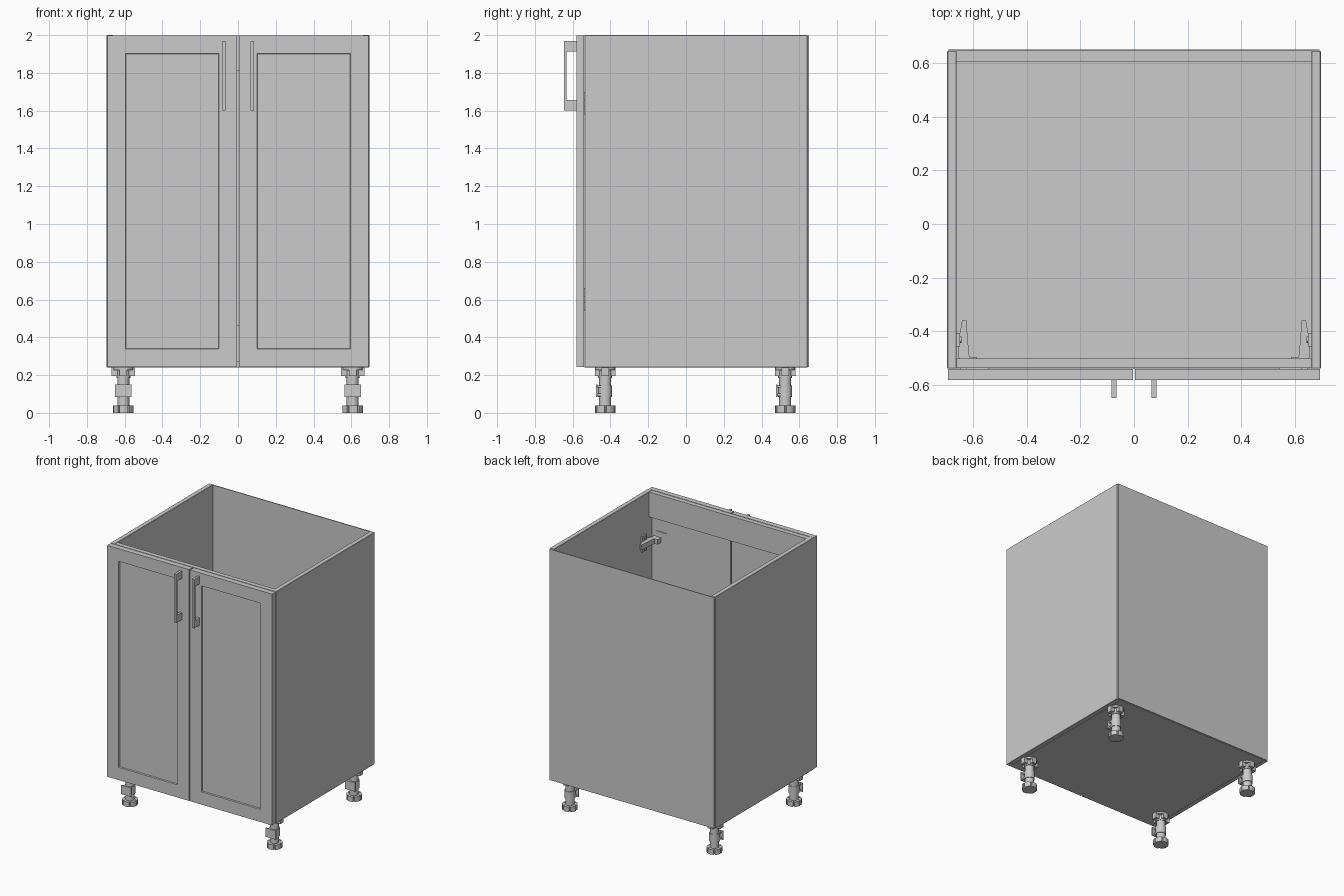
import bpy, bmesh
from math import cos, sin, pi
from mathutils import Matrix

if "Cube" in bpy.data.objects:
    bpy.data.objects.remove(bpy.data.objects["Cube"])


def finish(bm, name):
    bmesh.ops.recalc_face_normals(bm, faces=bm.faces)
    me = bpy.data.meshes.new(name)
    bm.to_mesh(me)
    bm.free()
    ob = bpy.data.objects.new(name, me)
    bpy.context.collection.objects.link(ob)
    return ob


def add_box(bm, x0, x1, y0, y1, z0, z1):
    m = Matrix.Translation(((x0 + x1) / 2, (y0 + y1) / 2, (z0 + z1) / 2))
    m = m @ Matrix.Diagonal((abs(x1 - x0), abs(y1 - y0), abs(z1 - z0), 1))
    bmesh.ops.create_cube(bm, size=1, matrix=m)


def box(name, *dims, bevel=0.0):
    bm = bmesh.new()
    add_box(bm, *dims)
    ob = finish(bm, name)
    if bevel:
        mod = ob.modifiers.new("edge", 'BEVEL')
        mod.width, mod.segments = bevel, 1
    return ob


def add_prism(bm, pts, z0, z1):
    lo = [bm.verts.new((x, y, z0)) for x, y in pts]
    hi = [bm.verts.new((x, y, z1)) for x, y in pts]
    n = len(pts)
    bm.faces.new(lo)
    bm.faces.new(hi)
    for i in range(n):
        bm.faces.new((lo[i], lo[(i + 1) % n], hi[(i + 1) % n], hi[i]))


def circle(x, y, r, n=24):
    return [(x + r * cos(2 * pi * i / n), y + r * sin(2 * pi * i / n)) for i in range(n)]


def gear(x, y, r, r_in, lobes):
    # grip outline: wide lobes with narrow notches
    pts = []
    for i in range(lobes):
        for f, rad in ((0.0, r_in), (0.1, r_in), (0.14, r), (0.4, r), (0.7, r), (0.96, r)):
            a = 2 * pi * (i + f) / lobes
            pts.append((x + rad * cos(a), y + rad * sin(a)))
    return pts


# carcass panels
for s, side in ((-1, "left"), (1, "right")):
    a, b = sorted((s * 0.695, s * 0.66))
    box(side + "_side_panel", a, b, -0.538, 0.643, 0.24, 2.0, bevel=0.002)
box("bottom_panel", -0.66, 0.66, -0.538, 0.643, 0.24, 0.275)
box("back_panel", -0.69, 0.69, 0.643, 0.65, 0.244, 1.997)
box("front_top_rail", -0.66, 0.66, -0.535, -0.50, 1.81, 1.998)
box("back_lower_rail", -0.66, 0.66, 0.605, 0.643, 0.275, 0.463)

# doors with a shallow sunken field
for s, side in ((-1, "left"), (1, "right")):
    bm = bmesh.new()
    a, b = sorted((s * 0.692, s * 0.004))
    add_box(bm, a, b, -0.58, -0.54, 0.242, 1.998)
    bm.normal_update()
    front = min(bm.faces, key=lambda f: f.calc_center_median().y)
    bmesh.ops.inset_region(bm, faces=[front], thickness=0.136)
    bmesh.ops.inset_region(bm, faces=[front], thickness=0.004, depth=-0.01)
    finish(bm, side + "_door")

# bar handles
for s, side in ((-1, "left"), (1, "right")):
    bm = bmesh.new()
    x0, x1 = s * 0.075 - 0.009, s * 0.075 + 0.009
    prof = [(-0.58, 1.60), (-0.647, 1.60), (-0.647, 1.97), (-0.58, 1.97),
            (-0.58, 1.914), (-0.632, 1.914), (-0.632, 1.656), (-0.58, 1.656)]
    f = bm.faces.new([bm.verts.new((x0, y, z)) for y, z in prof])
    ext = bmesh.ops.extrude_face_region(bm, geom=[f])["geom"]
    bmesh.ops.translate(bm, vec=(x1 - x0, 0, 0),
                        verts=[g for g in ext if isinstance(g, bmesh.types.BMVert)])
    finish(bm, side + "_handle")

# concealed hinges: wall plate, tapered arm, screw head, door cup
for s, side in ((-1, "left"), (1, "right")):
    for z, level in ((0.60, "lower"), (1.64, "upper")):
        bm = bmesh.new()
        add_box(bm, s * 0.648, s * 0.66, -0.455, -0.405, z - 0.06, z + 0.06)
        arm = [(0.612, -0.50), (0.652, -0.50), (0.654, -0.44), (0.64, -0.36),
               (0.624, -0.36), (0.616, -0.46)]
        add_prism(bm, [(s * x, y) for x, y in arm], z - 0.02, z + 0.02)
        add_box(bm, s * 0.585, s * 0.645, -0.54, -0.495, z - 0.018, z + 0.018)
        add_box(bm, s * 0.54, s * 0.625, -0.543, -0.535, z - 0.06, z + 0.06)
        for dz in (-0.042, 0.042):
            m = Matrix.Translation((s * 0.646, -0.43, z + dz)) @ Matrix.Rotation(pi / 2, 4, 'Y')
            bmesh.ops.create_cone(bm, cap_ends=True, segments=12, radius1=0.012,
                                  radius2=0.012, depth=0.008, matrix=m)
        finish(bm, f"{side}_{level}_hinge")

# adjustable legs with plinth clips
for sx, side in ((-1, "left"), (1, "right")):
    for y, end in ((-0.428, "front"), (0.525, "back")):
        x = sx * 0.607
        bm = bmesh.new()
        add_prism(bm, circle(x, y, 0.032), 0.035, 0.20)
        add_prism(bm, circle(x, y, 0.037), 0.185, 0.225)
        # mounting socket: flange, crossed ribs
        add_prism(bm, circle(x, y, 0.055, 16), 0.226, 0.24)
        add_box(bm, x - 0.062, x + 0.062, y - 0.02, y + 0.02, 0.195, 0.24)
        add_box(bm, x - 0.02, x + 0.02, y - 0.055, y + 0.055, 0.195, 0.24)
        # notched foot
        add_prism(bm, gear(x, y, 0.054, 0.042, 6), 0.0, 0.038)
        # clip: ring, two arms, front plate
        add_prism(bm, circle(x, y, 0.037), 0.085, 0.145)
        for z in (0.09, 0.134):
            add_box(bm, x - 0.03, x + 0.03, y - 0.042, y, z, z + 0.012)
        add_box(bm, x - 0.043, x + 0.043, y - 0.049, y - 0.041, 0.083, 0.15)
        ob = finish(bm, f"{end}_{side}_leg")
        bpy.ops.object.select_all(action='DESELECT')
        bpy.context.view_layer.objects.active = ob
        ob.select_set(True)
        bpy.ops.object.shade_smooth_by_angle(angle=0.5)
